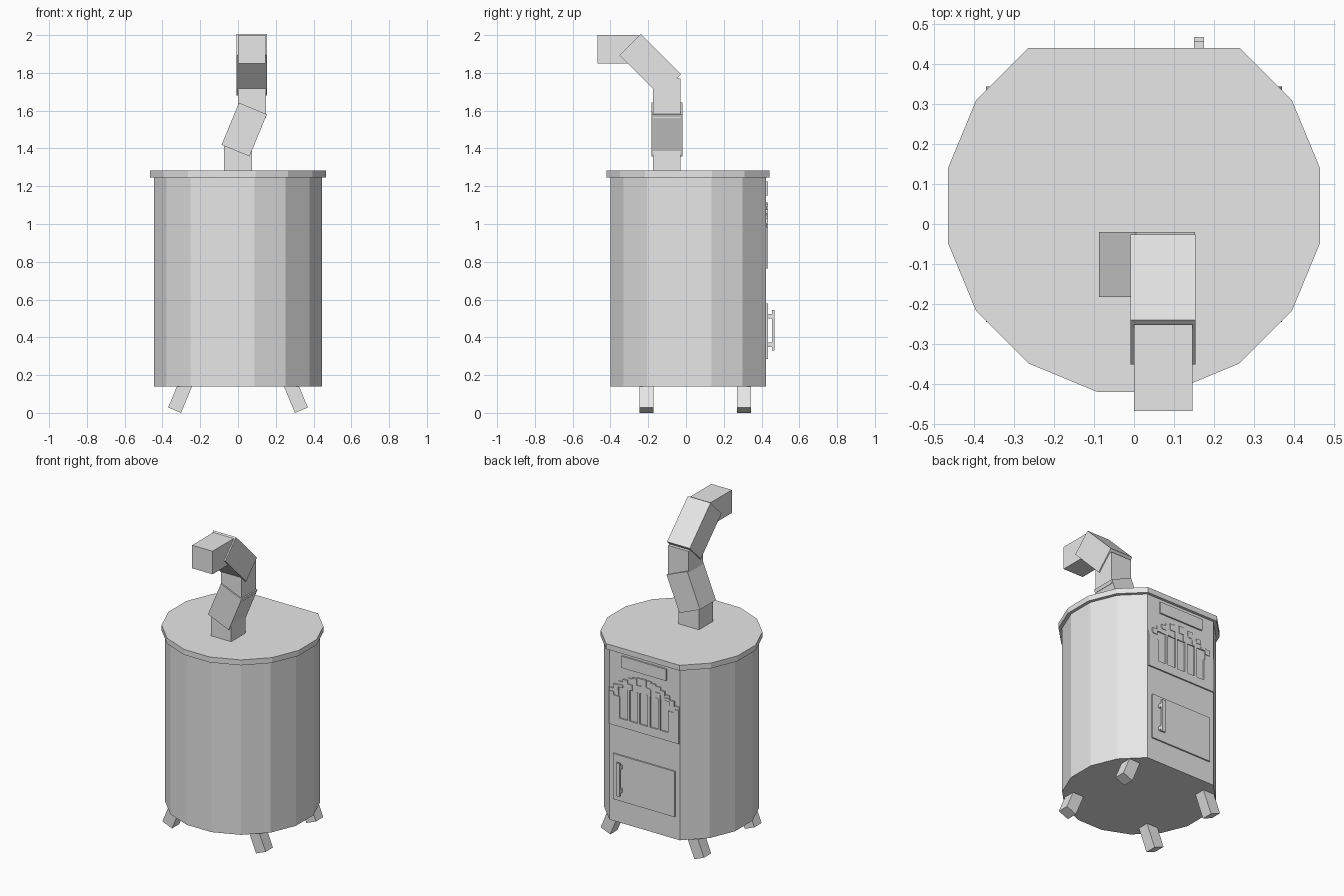
import bpy, bmesh, math
from mathutils import Matrix, Vector

cube = bpy.data.objects.get("Cube")
if cube:
    bpy.data.objects.remove(cube, do_unlink=True)

grey = bpy.data.materials.new("plain grey metal")
grey.use_nodes = True
grey.diffuse_color = (0.8, 0.8, 0.8, 1)
grey.node_tree.nodes["Principled BSDF"].inputs["Base Color"].default_value = (0.8, 0.8, 0.8, 1)


def finish(name, bm):
    bmesh.ops.recalc_face_normals(bm, faces=bm.faces)
    mesh = bpy.data.meshes.new(name)
    bm.to_mesh(mesh)
    bm.free()
    mesh.materials.append(grey)
    obj = bpy.data.objects.new(name, mesh)
    bpy.context.collection.objects.link(obj)
    return obj


def add_box(bm, size, centre, angle=0, axis='Y'):
    m = (Matrix.Translation(centre) @ Matrix.Rotation(math.radians(angle), 4, axis)
         @ Matrix.Diagonal((*size, 1)))
    bmesh.ops.create_cube(bm, size=1, matrix=m)


def box(name, size, centre, angle=0, axis='Y'):
    bm = bmesh.new()
    add_box(bm, size, centre, angle, axis)
    return finish(name, bm)


def span(bm, x0, x1, y0, y1, z0, z1):
    add_box(bm, (x1 - x0, y1 - y0, z1 - z0),
            ((x0 + x1) / 2, (y0 + y1) / 2, (z0 + z1) / 2))


CY = 0.046  # centre of the drum in y


def drum(name, radius, z0, z1):
    """Sixteen-sided prism with the two rearmost corners cut to a flat face."""
    bm = bmesh.new()
    ring = []
    for k in range(16):
        a = math.radians(11.25 + 22.5 * k)
        if k not in (3, 4):
            ring.append(bm.verts.new((radius * math.cos(a), CY + radius * math.sin(a), z0)))
    base = bm.faces.new(ring)
    top = bmesh.ops.extrude_face_region(bm, geom=[base])
    verts = [v for v in top["geom"] if isinstance(v, bmesh.types.BMVert)]
    bmesh.ops.translate(bm, vec=Vector((0, 0, z1 - z0)), verts=verts)
    # extruding keeps the base face, so the prism is closed
    return finish(name, bm)


# Drum and lid
drum("stove_body", 0.454, 0.14, 1.247)
drum("stove_lid", 0.475, 1.247, 1.282)

# Splayed legs
for side, sx in (("left", 1), ("right", -1)):
    for end, y in (("front", -0.208), ("back", 0.307)):
        box(f"{end}_{side}_leg", (0.074, 0.074, 0.17),
            (sx * 0.303, y, 0.0927), -22.5 * sx)

# Stovepipe, bottom to top
PY = -0.101
box("pipe_base", (0.146, 0.146, 0.17), (0, PY, 1.345))
box("pipe_lower_bend", (0.16, 0.163, 0.241), (0.033, PY, 1.5), 22.5)
box("pipe_riser", (0.146, 0.146, 0.21), (0.074, PY, 1.665))
box("pipe_upper_bend", (0.163, 0.158, 0.302), (0.073, -0.189, 1.843), 45, 'X')
box("pipe_outlet", (0.146, 0.217, 0.149), (0.073, -0.36, 1.925))

# Plates on the flat face
FACE = CY + 0.454 * math.sin(math.radians(56.25))
OUT = FACE + 0.0095
bm = bmesh.new()
span(bm, -0.16, 0.16, FACE - 0.005, OUT, 1.15, 1.225)
finish("name_plate_blank", bm)
bm = bmesh.new()
span(bm, -0.22, 0.22, FACE - 0.005, OUT, 0.285, 0.58)
finish("ash_door", bm)

# Grate panel: sill, piers between open slots, stepped arch on top
bm = bmesh.new()
SILL, PITCH, SLOT = 0.82, 0.073, 0.057
span(bm, -0.25, 0.25, FACE - 0.005, OUT, 0.765, SILL)
edges = [-0.25]
for i in range(-2, 3):
    edges += [i * PITCH - SLOT / 2, i * PITCH + SLOT / 2]
edges.append(0.25)
SPRING = 1.02
for x0, x1 in zip(edges[::2], edges[1::2]):
    outer = max(abs(x0), abs(x1)) > 0.24
    span(bm, x0, x1, FACE - 0.005, OUT, SILL, 0.96 if outer else SPRING)
STEPS = 15
for i in range(STEPS):
    x0 = -0.25 + 0.5 * i / STEPS
    x1 = x0 + 0.5 / STEPS
    mid = abs(x0 + x1) / 2
    top = 1.115 - 0.13 * (mid / 0.25) ** 2
    low = 0.96 if mid > 0.19 else SPRING
    course = (low + top) / 2
    # alternate bricks stand slightly proud
    span(bm, x0, x1, FACE - 0.005, OUT - 0.004 * (i % 2), low, course)
    span(bm, x0, x1, FACE - 0.005, OUT - 0.004 * ((i + 1) % 2), course, top)
finish("grate_panel", bm)

# Door handle
bm = bmesh.new()
span(bm, 0.15, 0.175, 0.456, 0.468, 0.33, 0.545)
for z in (0.36, 0.512):
    span(bm, 0.15, 0.175, OUT - 0.002, 0.457, z - 0.012, z + 0.012)
finish("door_handle", bm)
